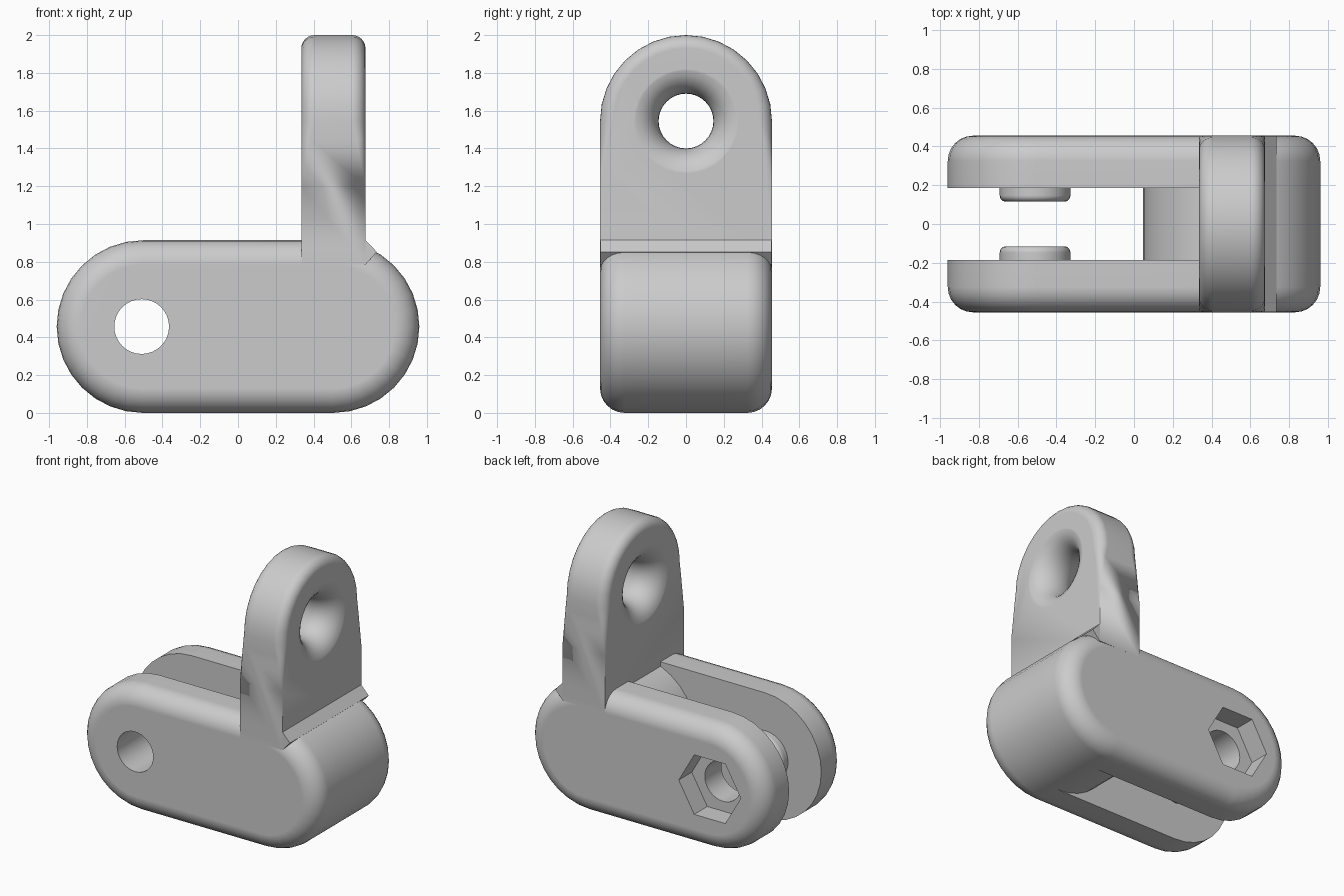
import bpy, bmesh
from math import sin, cos, pi
from mathutils import Matrix

cube = bpy.data.objects.get("Cube")
if cube:
    bpy.data.objects.remove(cube, do_unlink=True)

grey = bpy.data.materials.new("plain_grey")
grey.use_nodes = True
grey.diffuse_color = (0.6, 0.6, 0.6, 1)
grey.node_tree.nodes["Principled BSDF"].inputs["Base Color"].default_value = (0.6, 0.6, 0.6, 1)

R = 0.457        # body end radius
W = 0.455        # half width
GAP = 0.185      # half width of the slot
HALF = 16        # segments in a half circle
STEPS = 6        # segments in an edge round
PIN_X, HUB_X = -0.51, 0.503
HOLE = 0.145
LUG_X, LUG_HALF, LUG_Z = 0.505, 0.17, 1.545


def loft(name, rings, closed=False):
    """Skin a list of equal rings; cap the ends unless the rings close up."""
    bm = bmesh.new()
    loops = [[bm.verts.new(p) for p in ring] for ring in rings]
    pairs = list(zip(loops, loops[1:]))
    if closed:
        pairs.append((loops[-1], loops[0]))
    for a, b in pairs:
        n = len(a)
        for i in range(n):
            j = (i + 1) % n
            bm.faces.new((a[i], a[j], b[j], b[i]))
    if not closed:
        bm.faces.new(loops[0])
        bm.faces.new(loops[-1])
    bmesh.ops.recalc_face_normals(bm, faces=bm.faces)
    mesh = bpy.data.meshes.new(name)
    bm.to_mesh(mesh)
    bm.free()
    obj = bpy.data.objects.new(name, mesh)
    bpy.context.collection.objects.link(obj)
    mesh.materials.append(grey)
    return obj


def select(obj):
    bpy.ops.object.select_all(action='DESELECT')
    obj.select_set(True)
    bpy.context.view_layer.objects.active = obj


def cut(obj, cutter):
    mod = obj.modifiers.new("cut", 'BOOLEAN')
    mod.operation, mod.solver, mod.object = 'DIFFERENCE', 'EXACT', cutter
    select(obj)
    bpy.ops.object.modifier_apply(modifier=mod.name)
    bpy.data.objects.remove(cutter, do_unlink=True)


def finish(obj):
    select(obj)
    bpy.ops.object.shade_smooth_by_angle(angle=pi / 6)
    obj.modifiers.new("weighted_normals", 'WEIGHTED_NORMAL').keep_sharp = True


def circle_y(x, r, y, sides=2 * HALF):
    return [(x + r * cos(2 * pi * i / sides), y, R + r * sin(2 * pi * i / sides))
            for i in range(sides)]


def circle_x(x, r, sides=2 * HALF):
    return [(x, r * cos(2 * pi * i / sides), LUG_Z + r * sin(2 * pi * i / sides))
            for i in range(sides)]


def stadium(r, y):
    ring = []
    for cx, start in ((HUB_X, -pi / 2), (PIN_X + 0.007, pi / 2)):
        for i in range(HALF + 1):
            a = start + pi * i / HALF
            ring.append((cx + r * cos(a), y, R + r * sin(a)))
    return ring


# Side rails with rounded outer rims, pin holes and inner bosses
ROUND = 0.13
for side, name in ((-1, "front"), (1, "back")):
    rings = [stadium(R, side * GAP)]
    for k in range(STEPS + 1):
        a = pi / 2 * k / STEPS
        rings.append(stadium(R - ROUND * (1 - cos(a)), side * (W - ROUND * (1 - sin(a)))))
    rail = loft(name + "_rail", rings)
    cut(rail, loft("pin_cutter", [circle_y(PIN_X, HOLE, y) for y in (-1, 1)]))
    if side > 0:  # hexagonal nut pocket
        cut(rail, loft("hex_cutter", [circle_y(PIN_X, 0.25, y, 6) for y in (W - 0.15, 1)]))
    finish(rail)

    edge = 0.032
    profile = [(HOLE, GAP), (HOLE + 0.037, GAP)]
    for k in range(STEPS + 1):
        a = pi / 2 * k / STEPS
        profile.append((HOLE + 0.005 + edge * cos(a), 0.115 + edge * (1 - sin(a))))
    profile.append((HOLE, 0.115))
    finish(loft(name + "_boss", [circle_y(PIN_X, r, side * y) for r, y in profile], True))

# Round hub closing the slot
finish(loft("hub", [circle_y(HUB_X, R, y) for y in (-GAP, GAP)]))


# Upright lug: the edge round is full on the arch and fades out on the sides
def lug_ring(side, angle):
    outline = [(-W, 0.785, 0), (W, 0.785, 0), (W, 1.2, 0), (W, 1.45, 0.7)]
    for i in range(HALF + 1):
        a = pi * i / HALF
        outline.append((W * cos(a), LUG_Z + W * sin(a), 1))
    outline += [(-W, 1.45, 0.7), (-W, 1.2, 0)]
    ring = []
    for y, z, weight in outline:
        r = 0.07 * weight
        inset = 1 - r * (1 - cos(angle)) / W
        zc = max(z - LUG_Z, 0)
        ring.append((LUG_X + side * (LUG_HALF - r * (1 - sin(angle))),
                     y * inset, z - zc + zc * inset))
    return ring


angles = [pi / 2 * k / STEPS for k in range(STEPS + 1)]
lug = loft("upright_lug", [lug_ring(-1, a) for a in reversed(angles)]
           + [lug_ring(1, a) for a in angles])
bm = bmesh.new()
bm.from_mesh(lug.data)
bmesh.ops.remove_doubles(bm, verts=bm.verts, dist=0.0002)
bmesh.ops.dissolve_degenerate(bm, edges=bm.edges, dist=0.0002)
bmesh.ops.recalc_face_normals(bm, faces=bm.faces)
bm.to_mesh(lug.data)
bm.free()

# Flared eye through the lug
FLARE = 0.15
spool = [(-0.3, HOLE + FLARE)]
for k in range(-8, 9):
    a = pi / 2 * k / 8
    spool.append(((LUG_HALF + 0.002) * sin(a), HOLE + FLARE * (1 - cos(a))))
spool.append((0.3, HOLE + FLARE))
cut(lug, loft("eye_cutter", [circle_x(LUG_X + x, r) for x, r in spool]))
finish(lug)

# Small chamfer strip at the outer foot of the lug
strip = [(0.65, 0.915), (0.675, 0.915), (0.735, 0.852), (0.675, 0.785), (0.65, 0.785)]
finish(loft("foot_strip", [[(x, y, z) for x, z in strip] for y in (-W + 0.002, W - 0.002)]))
